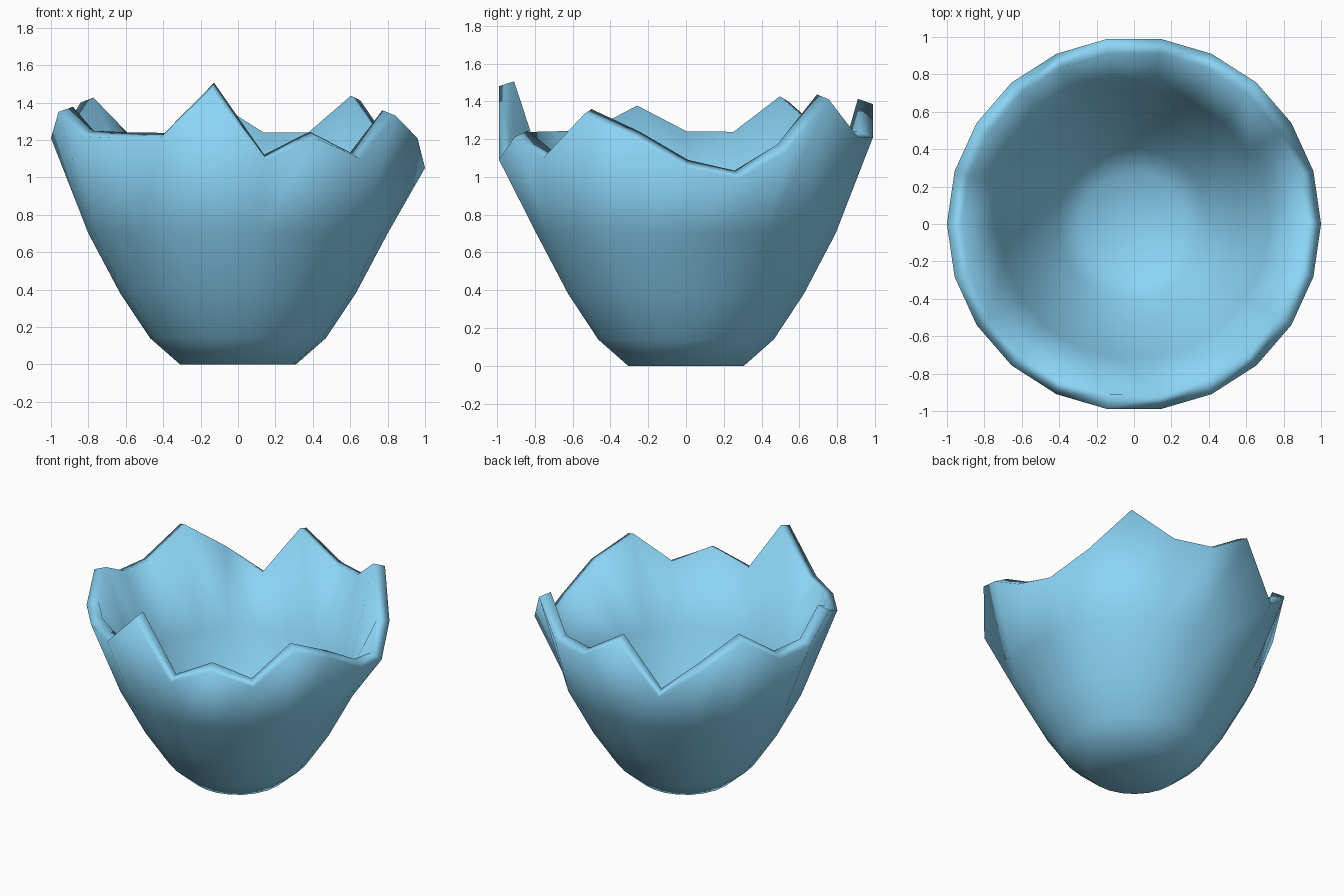
import bpy, bmesh, math

if "Cube" in bpy.data.objects:
    bpy.data.objects.remove(bpy.data.objects["Cube"])

SIDES = 22
# outer wall profile (radius, height) below the broken rim
PROFILE = [(0.31, 0.0), (0.47, 0.14), (0.63, 0.38), (0.80, 0.70)]
# height of each rim point, counter-clockwise from +x
RIM = [1.05, 0.99, 1.14, 1.41, 1.21, 1.21, 1.385, 1.02, 1.21, 1.40, 1.21,
       1.21, 1.35, 1.22, 1.21, 1.21, 1.48, 1.09, 1.21, 1.10, 1.33, 1.21]


def ring(bm, radius, heights):
    step = math.tau / SIDES
    return [bm.verts.new((radius * math.cos(i * step), radius * math.sin(i * step), z))
            for i, z in enumerate(heights)]


# broken eggshell bowl: stacked rings ending in the jagged rim
bm = bmesh.new()
rings = [ring(bm, r, [z] * SIDES) for r, z in PROFILE] + [ring(bm, 1.0, RIM)]
bm.faces.new(rings[0][::-1])
for low, high in zip(rings, rings[1:]):
    for i in range(SIDES):
        j = (i + 1) % SIDES
        bm.faces.new((low[i], low[j], high[j], high[i]))
for face in bm.faces:
    face.smooth = True
mesh = bpy.data.meshes.new("broken_shell")
bm.to_mesh(mesh)
bm.free()
shell = bpy.data.objects.new("broken_shell", mesh)
bpy.context.collection.objects.link(shell)

# wall thickness, grown inwards
wall = shell.modifiers.new("wall", 'SOLIDIFY')
wall.thickness = 0.085
wall.offset = -1

# pale blue shell colour
blue = bpy.data.materials.new("shell_blue")
blue.diffuse_color = (0.26, 0.66, 0.92, 1)
blue.use_nodes = True
blue.node_tree.nodes["Principled BSDF"].inputs["Base Color"].default_value = blue.diffuse_color
mesh.materials.append(blue)
